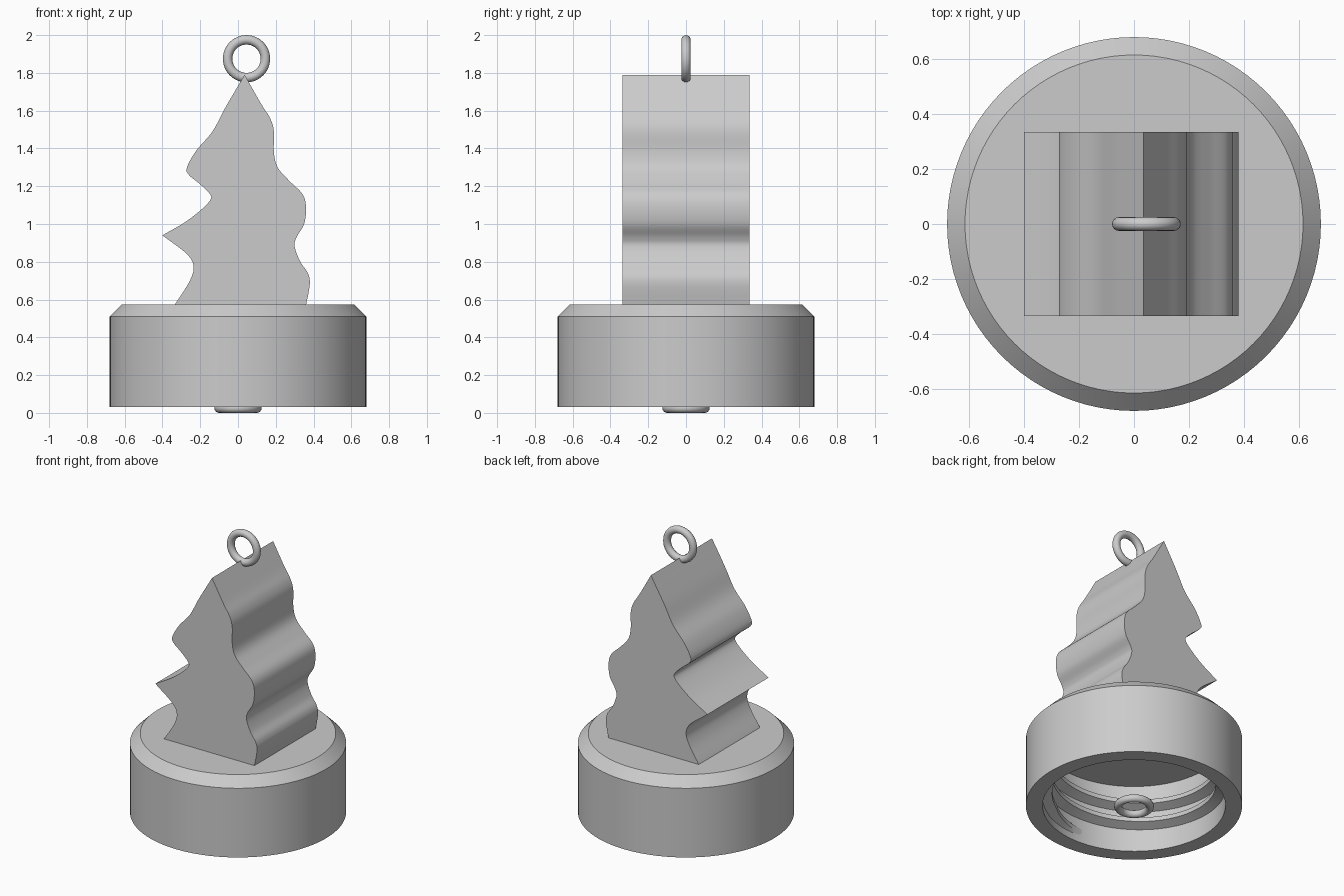
import bpy
import bmesh
import math
from mathutils import Vector

cube = bpy.data.objects.get("Cube")
if cube:
    bpy.data.objects.remove(cube, do_unlink=True)

# One plain grey for the whole model
grey = bpy.data.materials.new("plain grey")
grey.use_nodes = True
colour = (0.6, 0.6, 0.6, 1)
grey.diffuse_color = colour
grey.node_tree.nodes["Principled BSDF"].inputs["Base Color"].default_value = colour


def finish(name, bm, angle=30):
    """Turn a bmesh into a named object with smooth shading and sharp edges."""
    bmesh.ops.recalc_face_normals(bm, faces=bm.faces)
    mesh = bpy.data.meshes.new(name)
    bm.to_mesh(mesh)
    bm.free()
    mesh.materials.append(grey)
    mesh.shade_smooth()
    mesh.set_sharp_from_angle(angle=math.radians(angle))
    obj = bpy.data.objects.new(name, mesh)
    bpy.context.collection.objects.link(obj)
    return obj


def lathe(name, profile, steps=96):
    """Spin a (radius, height) profile about the z axis."""
    bm = bmesh.new()
    verts = [bm.verts.new((r, 0, z)) for r, z in profile]
    edges = [bm.edges.new(pair) for pair in zip(verts, verts[1:])]
    bmesh.ops.spin(bm, geom=verts + edges, cent=(0, 0, 0), axis=(0, 0, 1),
                   angle=math.tau, steps=steps)
    bmesh.ops.remove_doubles(bm, verts=bm.verts, dist=0.0005)
    return finish(name, bm)


def spline(points, steps=6):
    """Smooth curve through the points, leaving out the last one."""
    pts = [Vector(p) for p in points]
    pts = [2 * pts[0] - pts[1]] + pts + [2 * pts[-1] - pts[-2]]
    curve = []
    for a, b, c, d in zip(pts, pts[1:], pts[2:], pts[3:]):
        for i in range(steps):
            t = i / steps
            curve.append(b + 0.5 * t * ((c - a) + t * ((2 * a - 5 * b + 4 * c - d)
                                        + t * (3 * (b - c) + d - a))))
    return curve


def ring(name, location, rotation):
    bpy.ops.mesh.primitive_torus_add(major_radius=0.1, minor_radius=0.025,
                                     major_segments=48, minor_segments=16,
                                     location=location, rotation=rotation)
    obj = bpy.context.object
    obj.name = name
    obj.data.materials.append(grey)
    obj.data.shade_smooth()


# Hollow screw lid with a chamfered top
INNER = 0.575
lathe("lid", [(0, 0.575), (0.615, 0.575), (0.68, 0.51), (0.68, 0.03),
              (INNER, 0.03), (INNER, 0.5), (0, 0.5)])


# Helical ridge inside the lid, fading into the wall at both ends
def screw_thread(start, height, pitch, turns, depth, steps=72):
    bm = bmesh.new()
    previous = None
    total = int(turns * steps)
    for i in range(total + 1):
        turn = i / steps
        fade = min(1, 10 * turn, 10 * (turns - turn))
        angle = start + math.tau * turn
        z = height + pitch * turn
        tip = INNER - depth * fade
        section = [bm.verts.new((r * math.cos(angle), r * math.sin(angle), z + dz))
                   for r, dz in [(INNER + 0.01, -0.045), (tip, -0.015),
                                 (tip, 0.015), (INNER + 0.01, 0.045)]]
        if previous:
            for k in range(4):
                n = (k + 1) % 4
                bm.faces.new((previous[k], previous[n], section[n], section[k]))
        else:
            bm.faces.new(section)
        previous = section
    bm.faces.new(previous)
    return finish("screw_thread", bm)


screw_thread(math.radians(-95), 0.11, 0.13, 2.25, 0.06)

# Tree silhouette: smooth runs joined at the sharp apex and branch tip
apex, branch_tip = (0.035, 1.79), (-0.4, 0.94)
right_side = [apex, (0.12, 1.64), (0.17, 1.56), (0.19, 1.49), (0.19, 1.38),
              (0.21, 1.3), (0.27, 1.23), (0.34, 1.16), (0.36, 1.09), (0.35, 1),
              (0.31, 0.93), (0.3, 0.88), (0.33, 0.8), (0.37, 0.74),
              (0.38, 0.68), (0.36, 0.57), (0.35, 0.52)]
left_lower = [(-0.36, 0.52), (-0.33, 0.58), (-0.26, 0.69), (-0.235, 0.77),
              (-0.27, 0.84), branch_tip]
left_upper = [branch_tip, (-0.28, 1.01), (-0.19, 1.08), (-0.145, 1.13),
              (-0.15, 1.16), (-0.2, 1.21), (-0.26, 1.26), (-0.27, 1.3),
              (-0.22, 1.39), (-0.135, 1.49), (-0.065, 1.62), apex]
outline = (spline(right_side) + [Vector(right_side[-1])]
           + spline(left_lower) + spline(left_upper))

bm = bmesh.new()
face = bm.faces.new([bm.verts.new((p.x, -0.335, p.y)) for p in outline])
extruded = bmesh.ops.extrude_face_region(bm, geom=[face], use_keep_orig=True)
back = [v for v in extruded["geom"] if isinstance(v, bmesh.types.BMVert)]
bmesh.ops.translate(bm, verts=back, vec=(0, 0.67, 0))
finish("tree", bm, angle=40)

# Hanging ring on the tree and a loose flat ring under the lid
ring("hanging_ring", (0.045, 0, 1.875), (math.pi / 2, 0, 0))
ring("lower_ring", (0, 0, 0.025), (0, 0, 0))
